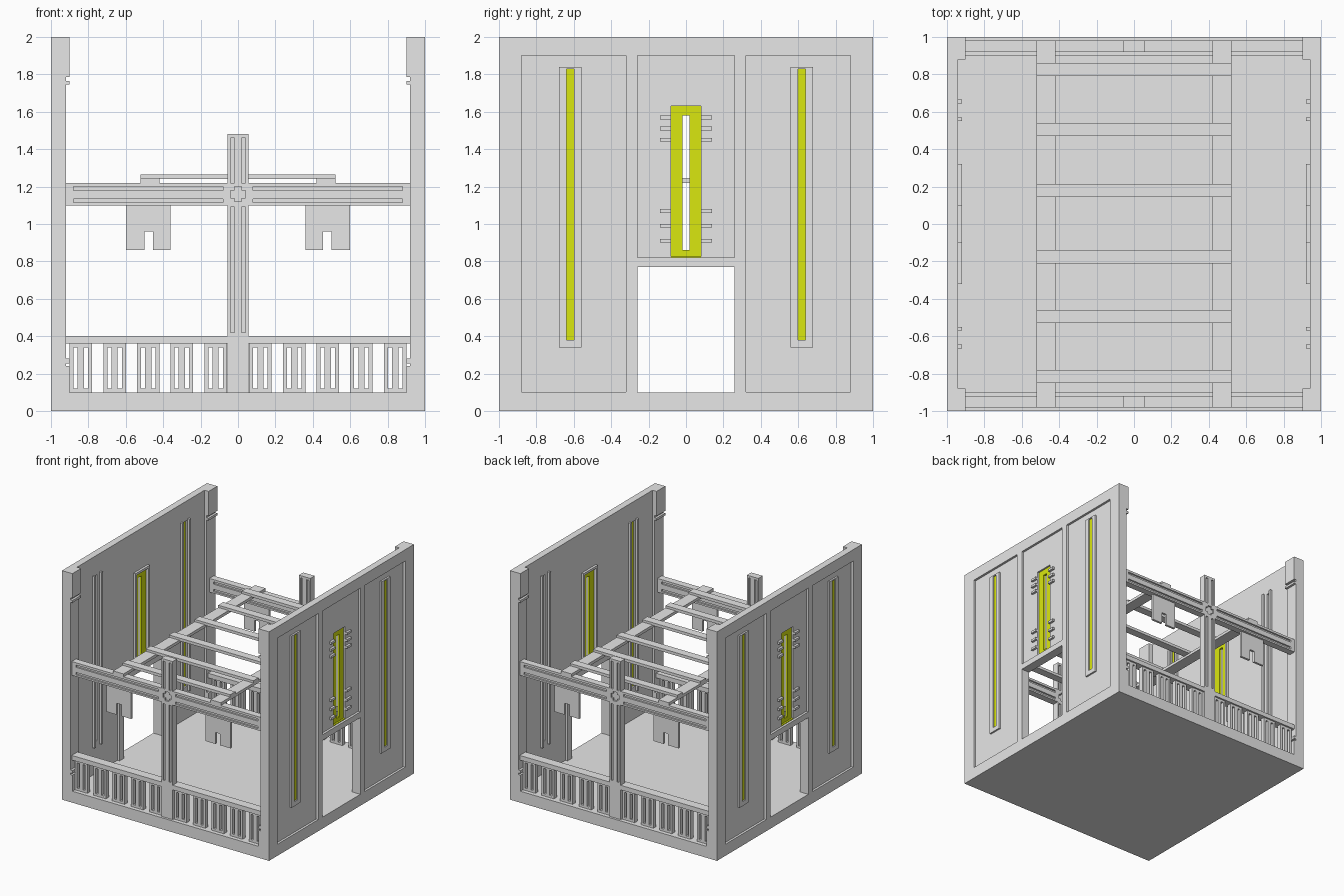
import bpy
import bmesh
from mathutils import Matrix, Vector

cube = bpy.data.objects.get("Cube")
if cube:
    bpy.data.objects.remove(cube, do_unlink=True)


def material(name, rgb):
    m = bpy.data.materials.new(name)
    m.use_nodes = True
    color = (*rgb, 1)
    m.diffuse_color = color
    m.node_tree.nodes["Principled BSDF"].inputs["Base Color"].default_value = color
    return m


GREY = material("light grey", (0.8, 0.8, 0.8))
YELLOW = material("acid yellow", (0.7, 0.8, 0.005))


def boxes(name, spans, mat=GREY):
    """One object from boxes given as (x0, x1, y0, y1, z0, z1)."""
    bm = bmesh.new()
    for x0, x1, y0, y1, z0, z1 in spans:
        size = Vector((x1 - x0, y1 - y0, z1 - z0))
        mid = Vector((x0 + x1, y0 + y1, z0 + z1)) / 2
        bmesh.ops.create_cube(bm, size=1, matrix=Matrix.Translation(mid) @ Matrix.Diagonal((*size, 1)))
    mesh = bpy.data.meshes.new(name)
    bm.to_mesh(mesh)
    bm.free()
    mesh.materials.append(mat)
    ob = bpy.data.objects.new(name, mesh)
    bpy.context.collection.objects.link(ob)
    return ob


def apply(ob, mod):
    bpy.context.view_layer.objects.active = ob
    bpy.ops.object.modifier_apply(modifier=mod.name)


def cut(ob, spans):
    """Cut separate boxes out of an object."""
    cutter = boxes("cutter", spans)
    mod = ob.modifiers.new("cut", "BOOLEAN")
    mod.operation, mod.solver, mod.object = "DIFFERENCE", "EXACT", cutter
    apply(ob, mod)
    bpy.data.objects.remove(cutter, do_unlink=True)


def mirror(ob, x=False, y=False):
    mod = ob.modifiers.new("mirror", "MIRROR")
    mod.use_axis = (x, y, False)
    mod.use_mirror_merge = False
    apply(ob, mod)
    return ob


def both(spans, axis):
    """Add the copies of spans reflected across x (0) or y (1)."""
    out = list(spans)
    for s in spans:
        s = list(s)
        i = axis * 2
        s[i], s[i + 1] = -s[i + 1], -s[i]
        out.append(tuple(s))
    return out


# Floor
boxes("floor_slab", [(-1, 1, -1, 1, 0, 0.1)])

# Side walls: recessed outer panels, doorway and light openings
wall = boxes("side_wall", [(0.94, 1, -1, 1, 0.1, 2)])
cut(wall, both([(0.98, 1.1, 0.32, 0.94, 0.101, 1.9)], 1) + [(0.98, 1.1, -0.26, 0.26, 0.82, 1.9)])
cut(wall, both([(0.9, 1.1, 0.6, 0.64, 0.38, 1.83)], 1)
    + [(0.9, 1.1, -0.26, 0.26, 0.05, 0.77), (0.9, 1.1, -0.08, 0.08, 0.82, 1.63)])
mirror(wall, x=True)

# Slim light strips with raised frames outside and ribs inside
frame = boxes("strip_light_frame", [(0.97, 0.995, 0.56, 0.68, 0.34, 1.84)])
cut(frame, [(0.9, 1.1, 0.6, 0.64, 0.38, 1.83)])
mirror(frame, x=True, y=True)
mirror(boxes("strip_light", [(0.955, 0.985, 0.6, 0.64, 0.38, 1.83)], YELLOW), x=True, y=True)
ribs = [(0.92, 0.945, a, a + 0.02, 0.34, 1.84) for a in (0.55, 0.645)]
mirror(boxes("strip_light_inner_rib", ribs), x=True, y=True)

# Slotted light panel above each doorway, with side fins
light = boxes("door_light", [(0.945, 0.965, -0.08, 0.08, 0.82, 1.63)], YELLOW)
cut(light, [(0.9, 1.1, -0.02, 0.02, 0.86, 1.58)])
mirror(light, x=True)
mirror(boxes("door_light_sill", [(0.945, 0.98, -0.08, 0.08, 0.82, 0.826)], YELLOW), x=True)
fins = [(0.97, 1, 0.08, 0.14, z - 0.01, z + 0.01) for z in (0.91, 0.99, 1.07, 1.45, 1.51, 1.57)]
mirror(boxes("door_light_fin", fins), x=True, y=True)
rim = boxes("door_light_inner_rim", [(0.92, 0.945, -0.1, 0.1, 0.82, 1.65)])
cut(rim, [(0.9, 1, -0.08, 0.08, 0.84, 1.63)])
mirror(rim, x=True)

# Inner doorway surround
surround = boxes("door_surround", [(0.92, 0.945, -0.32, 0.32, 0.1, 0.82)])
cut(surround, [(0.9, 1, -0.26, 0.26, 0.05, 0.77)])
mirror(surround, x=True)

# Corner pillars with wider head, foot and bands
mirror(boxes("corner_pillar", [(0.92, 1, 0.88, 1, 0.1, 2)]), x=True, y=True)
trim = [(0.9, 0.93, 0.88, 1, a, b) for a, b in ((0.1, 0.24), (0.255, 0.28), (1.745, 1.765), (1.785, 2))]
mirror(boxes("pillar_trim", trim), x=True, y=True)

# Crossed post and beam at each end, grooved on both faces
cross = boxes("cross_beam", [(-0.92, 0.92, -0.98, -0.92, 1.1, 1.22)])
post = boxes("centre_post", [(-0.055, 0.055, -0.98, -0.92, 0.1, 1.48)])
faces = ((-1, -0.965), (-0.935, -0.9))
slots = [(0.08, 0.88, *f, z, z + 0.02) for f in faces for z in (1.115, 1.18)]
cut(cross, both(slots, 0))
slots = [(0.02, 0.04, *f, a, b) for f in faces for a, b in ((0.42, 1.09), (1.22, 1.46))]
cut(post, both(slots, 0))
for part in (cross, post):
    for f in faces:
        cut(part, [(-0.04, 0.04, *f, 1.14, 1.18)])
        cut(part, [(-0.02, 0.02, *f, 1.12, 1.2)])
    mirror(part, y=True)

# Notched plates hanging under the beams
plates = []
for a, b, low in ((0.36, 0.455, 0.86), (0.455, 0.5, 0.96), (0.5, 0.6, 0.86)):
    plates.append((a, b, -0.96, -0.94, low, 1.1))
mirror(boxes("hanging_plate", plates), x=True, y=True)

# Railings with pierced balusters
mirror(boxes("hand_rail", [(-0.92, 0.92, -0.98, -0.9, 0.36, 0.4)]), y=True)
centres = (0.12, 0.3, 0.48, 0.66, 0.84)
balusters = boxes("balusters", [(c - 0.06, c + 0.06, -0.965, -0.925, 0.1, 0.36) for c in centres])
cut(balusters, [(c + s - 0.011, c + s + 0.011, -1, -0.9, 0.12, 0.34) for c in centres for s in (-0.028, 0.028)])
mirror(balusters, x=True, y=True)

# Open roof frame: two rafters and six slats
mirror(boxes("rafter", [(0.42, 0.52, -0.98, 0.98, 1.22, 1.245)]), x=True)
slats = [(-0.52, 0.52, y - 0.035, y + 0.035, 1.24, 1.265) for y in (0.825, 0.505, 0.18, -0.175, -0.495, -0.815)]
boxes("roof_slats", slats)
